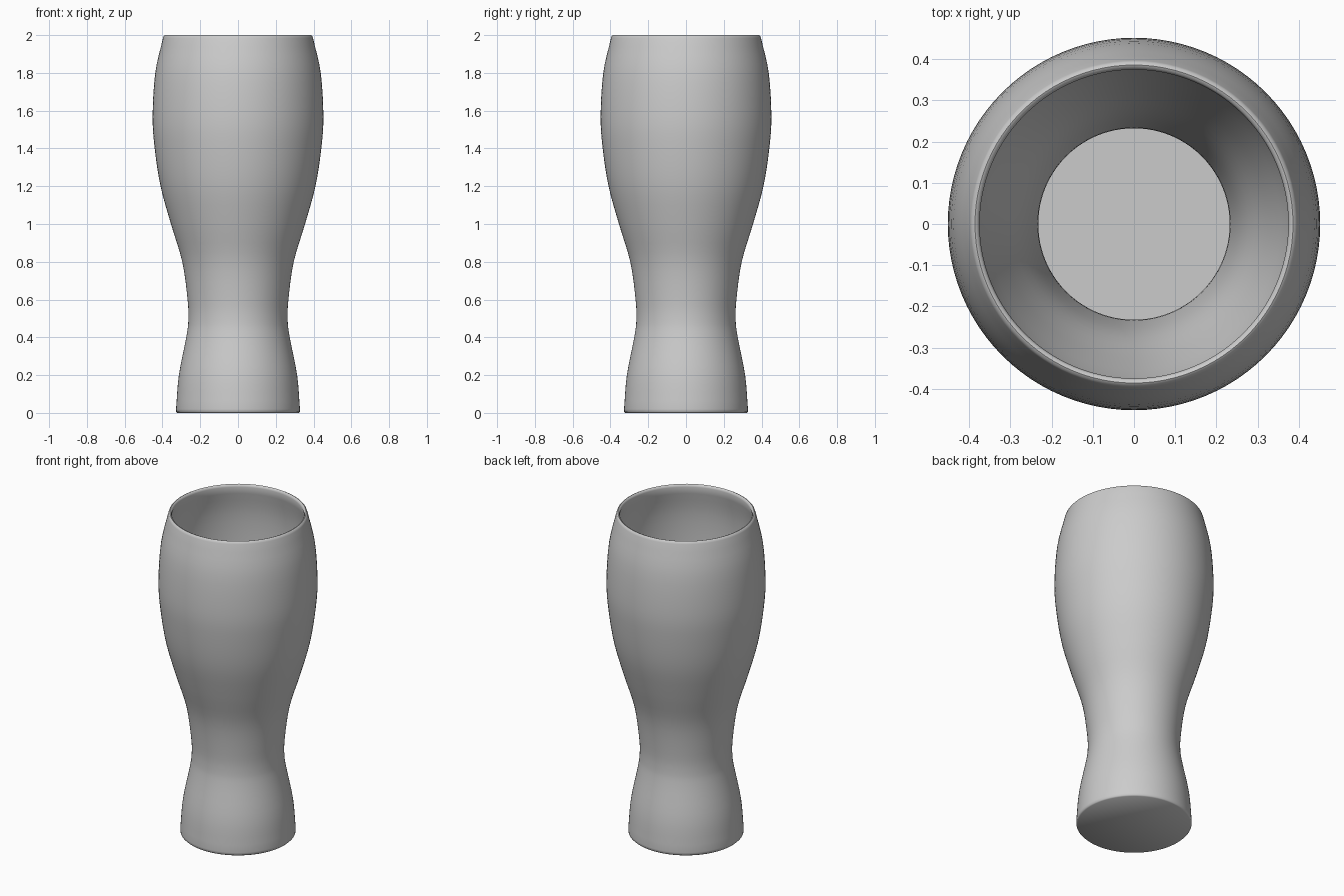
import bpy, bmesh, math
from mathutils import Vector

if "Cube" in bpy.data.objects:
    bpy.data.objects.remove(bpy.data.objects["Cube"])

SEGMENTS = 96
WALL = 0.03
FLOOR = 0.035

# Outer silhouette (radius, height), from above the foot bevel to below the lip
outer = [(0.328, 0.02), (0.313, 0.2), (0.274, 0.4), (0.263, 0.49), (0.267, 0.6),
         (0.295, 0.8), (0.355, 1.0), (0.41, 1.2), (0.441, 1.4), (0.452, 1.57),
         (0.438, 1.8), (0.397, 1.985)]


def smooth_curve(points, steps=4):
    """Catmull-Rom curve through the points."""
    p = [Vector(q) for q in points]
    p = [2 * p[0] - p[1]] + p + [2 * p[-1] - p[-2]]
    out = []
    for a, b, c, d in zip(p, p[1:], p[2:], p[3:]):
        for i in range(steps):
            t = i / steps
            out.append(0.5 * (2 * b + (c - a) * t + (2 * a - 5 * b + 4 * c - d) * t ** 2
                              + (3 * b - a - 3 * c + d) * t ** 3))
    return out + [p[-2]]


wall = smooth_curve(outer)

# Inner wall: the outer one moved inwards, tapering slightly at the lip
inner = [(r - WALL + 0.008 * max(0, (z - 1.6) / 0.4), z)
         for r, z in reversed(wall) if z > FLOOR + 0.05]
foot_r = 0.325 - WALL

profile = [(0.0, 0.0), (0.321, 0.0), (0.327, 0.006)]          # underside and foot edge
profile += [tuple(v) for v in wall]
profile += [(0.393, 1.996), (0.386, 2.0), (0.379, 1.997)]     # rounded lip
profile += inner + [(foot_r, FLOOR), (0.0, FLOOR)]            # inside and floor

# Revolve the profile into the glass
bm = bmesh.new()
verts = [bm.verts.new((r, 0, z)) for r, z in profile]
edges = [bm.edges.new(pair) for pair in zip(verts, verts[1:])]
bmesh.ops.spin(bm, geom=verts + edges, cent=(0, 0, 0), axis=(0, 0, 1),
               angle=2 * math.pi, steps=SEGMENTS, use_duplicate=False)
bmesh.ops.remove_doubles(bm, verts=bm.verts, dist=0.0005)
bmesh.ops.recalc_face_normals(bm, faces=bm.faces)
mesh = bpy.data.meshes.new("beer_glass")
bm.to_mesh(mesh)
bm.free()

glass = bpy.data.objects.new("beer_glass", mesh)
bpy.context.collection.objects.link(glass)
bpy.context.view_layer.objects.active = glass
glass.select_set(True)
bpy.ops.object.shade_smooth_by_angle(angle=math.radians(50))
